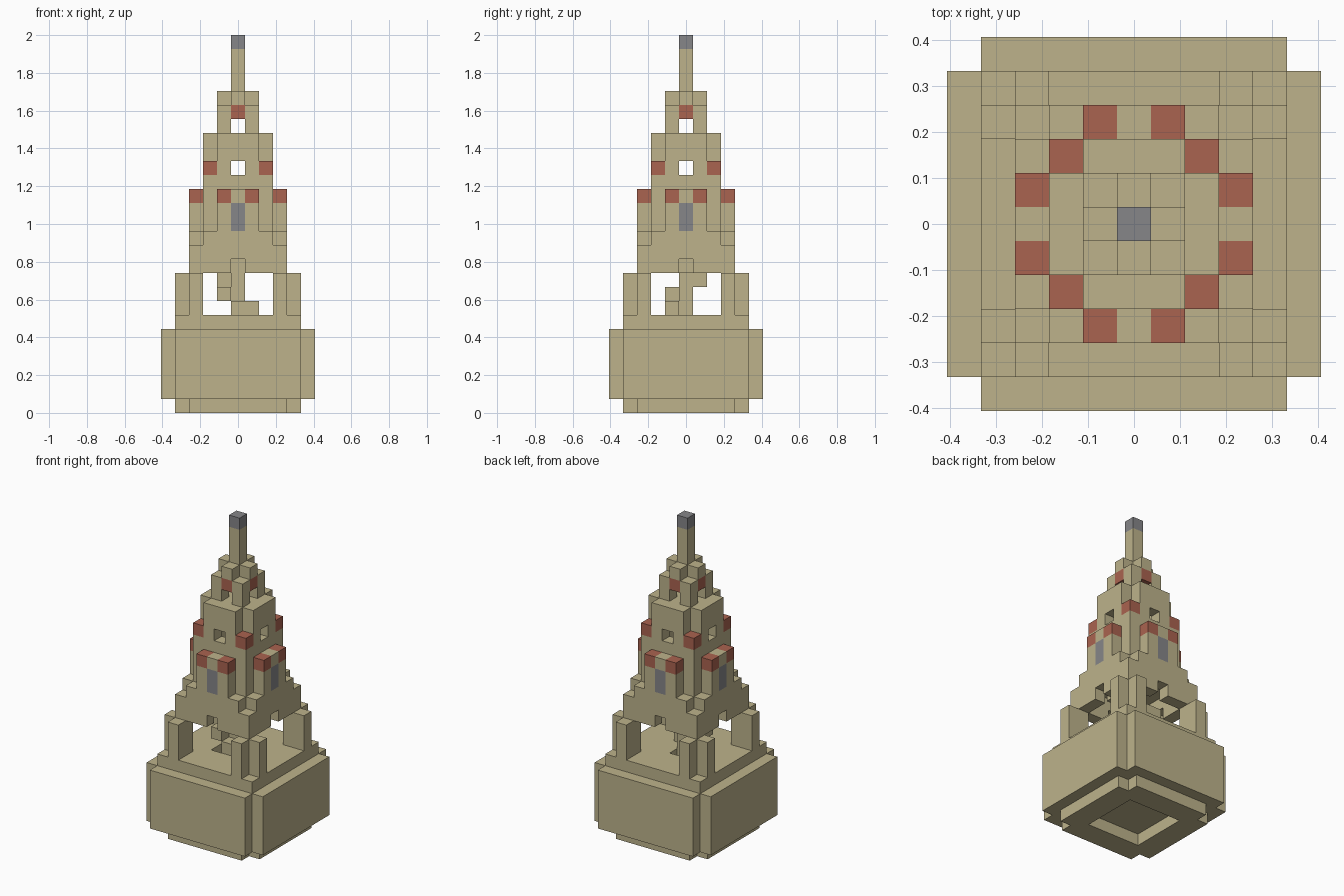
import bpy, bmesh
from mathutils import Vector

old = bpy.data.objects.get("Cube")
if old:
    bpy.data.objects.remove(old, do_unlink=True)

U = 2 / 27  # size of one block


def material(name, rgb):
    m = bpy.data.materials.new(name)
    m.use_nodes = True
    col = (*rgb, 1)
    m.diffuse_color = col
    bsdf = next(n for n in m.node_tree.nodes if n.type == 'BSDF_PRINCIPLED')
    bsdf.inputs["Base Color"].default_value = col
    bsdf.inputs["Roughness"].default_value = 0.9
    return m


SAND = material("sandstone", (0.51, 0.45, 0.26))
RED = material("red_clay", (0.40, 0.125, 0.08))
GREY = material("grey_slate", (0.24, 0.24, 0.25))


def slab(half, z0, z1, hole=-1, cut=False):
    """Square layers of blocks with an optional square hole and missing corners."""
    r = range(-half, half + 1)
    return {(x, y, z) for x in r for y in r for z in range(z0, z1 + 1)
            if max(abs(x), abs(y)) > hole
            and not (cut and abs(x) == half and abs(y) == half)}


def four(cells):
    """Repeat blocks around the vertical axis by quarter turns."""
    out = set()
    for x, y, z in cells:
        for _ in range(4):
            out.add((x, y, z))
            x, y = -y, x
    return out


def column(x, y, z0, z1):
    return {(x, y, z) for z in range(z0, z1 + 1)}


parts = []


def part(name, cells, mat):
    parts.append((name, cells, mat))


# Base with a shaft for the stair
part("foot", slab(4, 0, 0, 2, True), SAND)
part("base", slab(5, 1, 1, cut=True) | slab(5, 2, 5, 1, True), SAND)
part("terrace", slab(4, 6, 6, 1), SAND)

# Corner pillars of the open storey
part("pillars", four(column(3, 3, 7, 9) | column(4, 3, 7, 9) | column(3, 4, 7, 9)), SAND)

# Spiral stair around a central post
turn = [[(1, -1), (0, -1)], [(-1, -1), (-1, 0)], [(-1, 1), (0, 1)], [(1, 1), (1, 0)]]
stair = {(x, y, z) for z in range(2, 16) for x, y in turn[(z - 7) % 4]}
part("stair", stair, SAND)
part("stair_post", column(0, 0, 2, 16), SAND)

# Tower walls, with a small notch in the middle of each side
notches = four({(0, -3, 10)})
part("lower_wall", slab(3, 10, 11, 2) - notches, SAND)
part("wall_ledge", slab(3, 12, 12, 1, True), SAND)
part("tower_wall", slab(2, 13, 16, 1), SAND)

# Projecting bays with slate windows and red caps
part("bays", four(column(-1, -3, 13, 14) | column(1, -3, 13, 14) | {(0, -3, 15)}), SAND)
part("bay_windows", four(column(0, -3, 13, 14)), GREY)
part("bay_caps", four({(-1, -3, 15), (1, -3, 15)}), RED)

# Upper storey with an opening on each side and red corners
openings = four({(0, -2, 17)})
part("upper_wall", slab(2, 17, 18, 1, True) - openings, SAND)
part("upper_corners", four({(2, 2, 17)}), RED)
part("upper_roof", slab(2, 19, 19, cut=True), SAND)

# Lantern and spire
part("lantern_posts", four(column(1, 1, 20, 21)), SAND)
part("lantern_lintels", four({(0, -1, 21)}), RED)
part("lantern_roof", slab(1, 22, 22, cut=True), SAND)
part("spire", column(0, 0, 23, 25) | {(0, 0, 21)}, SAND)
part("spire_tip", {(0, 0, 26)}, GREY)

solid = set().union(*(cells for _, cells, _ in parts))
AXES = [Vector(v) for v in ((1, 0, 0), (0, 1, 0), (0, 0, 1))]


def build(name, cells, mat):
    """Make the outer skin of a group of blocks, merged into flat faces."""
    bm = bmesh.new()
    for c in sorted(cells):
        centre = Vector(c) + Vector((0, 0, 0.5))
        for i in range(3):
            for s in (-1, 1):
                n = AXES[i] * s
                if tuple(int(k) for k in Vector(c) + n) in solid:
                    continue
                a, b = AXES[(i + 1) % 3] / 2, AXES[(i + 2) % 3] / 2 * s
                mid = centre + n / 2
                bm.faces.new([bm.verts.new((mid + p) * U)
                              for p in (-a - b, a - b, a + b, b - a)])
    bmesh.ops.remove_doubles(bm, verts=bm.verts, dist=0.001)
    bmesh.ops.dissolve_limit(bm, angle_limit=0.01, verts=bm.verts, edges=bm.edges)
    me = bpy.data.meshes.new(name)
    bm.to_mesh(me)
    bm.free()
    me.materials.append(mat)
    bpy.context.collection.objects.link(bpy.data.objects.new(name, me))


for p in parts:
    build(*p)
